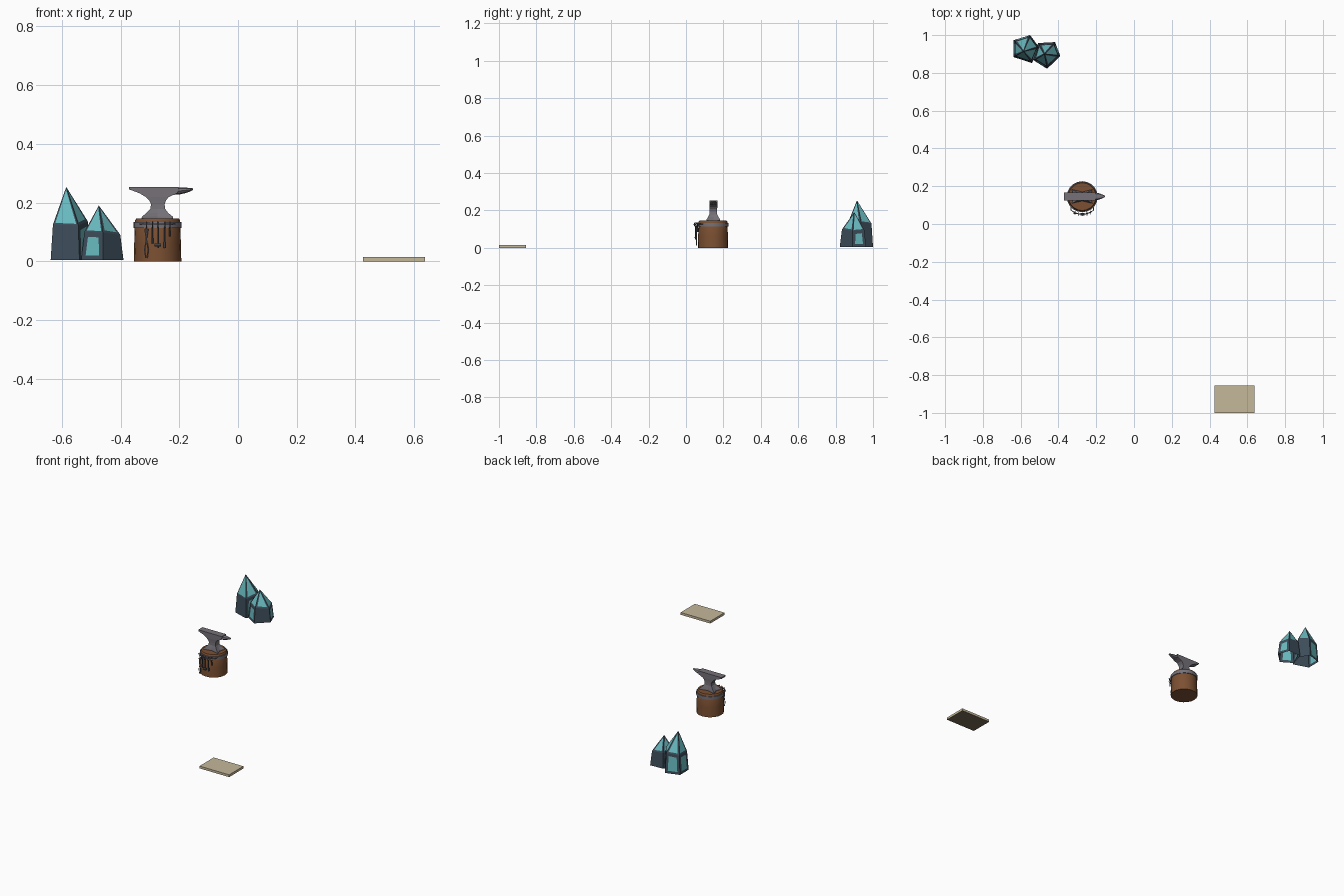
import bpy, bmesh, math
from mathutils import Vector

if "Cube" in bpy.data.objects:
    bpy.data.objects.remove(bpy.data.objects["Cube"])


def mat(name, r, g, b):
    m = bpy.data.materials.new(name)
    m.diffuse_color = (r, g, b, 1)
    m.use_nodes = True
    m.node_tree.nodes["Principled BSDF"].inputs["Base Color"].default_value = m.diffuse_color
    return m


SLATE = mat("slate rock", 0.046, 0.073, 0.1)
CYAN = mat("cyan crystal", 0.14, 0.5, 0.53)
WOOD = mat("brown wood", 0.2, 0.08, 0.032)
STEEL = mat("anvil steel", 0.18, 0.167, 0.19)
DARK = mat("dark iron", 0.085, 0.085, 0.095)
TAN = mat("tan slab", 0.56, 0.48, 0.325)
UMBER = mat("dark slab underside", 0.18, 0.15, 0.09)


def finish(bm, name, mats, smooth=False, recalc=True):
    if recalc:
        bmesh.ops.recalc_face_normals(bm, faces=bm.faces)
    me = bpy.data.meshes.new(name)
    bm.to_mesh(me)
    bm.free()
    for m in mats:
        me.materials.append(m)
    ob = bpy.data.objects.new(name, me)
    bpy.context.collection.objects.link(ob)
    if smooth:
        bpy.ops.object.select_all(action='DESELECT')
        ob.select_set(True)
        bpy.context.view_layer.objects.active = ob
        bpy.ops.object.shade_smooth_by_angle(angle=math.radians(35))
    return ob


def loft(bm, rings, closed=False):
    """Bridge rings of points; cap the ends unless closed into a loop."""
    vs = [[bm.verts.new(p) for p in r] for r in rings]
    n = len(vs[0])
    for k in range(len(vs) - (0 if closed else 1)):
        a, b = vs[k], vs[(k + 1) % len(vs)]
        for i in range(n):
            j = (i + 1) % n
            bm.faces.new((a[i], a[j], b[j], b[i]))
    if not closed:
        bm.faces.new(vs[0])
        bm.faces.new(vs[-1])


def tube(bm, pts, r, sides=6, closed=False):
    """Round bar swept along a list of points."""
    pts = [Vector(p) for p in pts]
    n = len(pts)
    rings = []
    for k, p in enumerate(pts):
        a = pts[(k - 1) % n] if closed or k else p
        b = pts[(k + 1) % n] if closed or k < n - 1 else p
        t = (b - a).normalized()
        ref = Vector((1, 0, 0)) if abs(t.x) < 0.5 else Vector((0, 0, 1))
        u = t.cross(ref).normalized()
        v = t.cross(u)
        rings.append([p + r * (u * math.cos(w) + v * math.sin(w))
                      for w in (2 * math.pi * i / sides for i in range(sides))])
    loft(bm, rings, closed)


# Crystals: hollow five-sided prisms with pointed tips and inset cyan panes
def crystal(name, base, shoulder_z, scale, apex, odd):
    bm = bmesh.new()
    c = sum((Vector(p) for p in base), Vector((0, 0))) / 5
    lo = [bm.verts.new((x, y, 0.004)) for x, y in base]
    hi = [bm.verts.new((*(c + (Vector(p) - c) * scale), z))
          for p, z in zip(base, shoulder_z)]
    top = bm.verts.new(apex)
    # base points run clockwise, so faces are wound to point outward
    sides, tips = [], []
    for i in range(5):
        j = (i + 1) % 5
        sides.append(bm.faces.new((lo[j], lo[i], hi[i], hi[j])))
        tips.append(bm.faces.new((hi[j], hi[i], top)))
    bm.normal_update()
    for i in range(5):
        panes = [(tips[i], 0.01 if i % 2 else 0.016)]
        if i % 2 == odd:
            panes.append((sides[i], 0.023))
        for f, d in panes:
            bmesh.ops.inset_individual(bm, faces=[f], thickness=d)
            f.material_index = 1
    finish(bm, name, [SLATE, CYAN], recalc=False)


crystal("large_crystal",
        [(-.638, .973), (-.55, 1.0), (-.503, .936), (-.54, .852), (-.638, .884)],
        [.125, .13, .136, .122, .125], 0.88, (-.585, .914, .253), 0)
crystal("small_crystal",
        [(-.508, .958), (-.418, .963), (-.39, .889), (-.46, .822), (-.534, .868)],
        [.1, .095, .09, .098, .1], 0.85, (-.474, .9, .19), 1)

# Flat slab with a darker underside
bm = bmesh.new()
loft(bm, [[(x, y, z) for x, y in ((.425, -1), (.637, -1), (.637, -.855), (.425, -.855))]
          for z in (0, .015)])
for f in bm.faces:
    f.material_index = int(f.calc_center_median().z < .001)
finish(bm, "slab", [TAN, UMBER])

# Stump and its iron band
CX, CY = -0.274, 0.1445


def circle(r, z, n=20):
    return [(CX + r * math.cos(2 * math.pi * i / n),
             CY + r * math.sin(2 * math.pi * i / n), z) for i in range(n)]


bm = bmesh.new()
loft(bm, [circle(r, z) for r, z in ((.081, 0), (.0795, .06), (.077, .138), (.073, .145))])
finish(bm, "stump", [WOOD], True)
bm = bmesh.new()
loft(bm, [circle(r, z) for r, z in ((.076, .113), (.082, .113), (.082, .133), (.076, .133))], True)
finish(bm, "stump_band", [STEEL], True)

# Anvil body: stacked sections (z, x left, x right, half width, waist pull-in)
AY = 0.146
bm = bmesh.new()
rings = []
for z, l, r, h, k in ((.144, -.329, -.220, .037, .65), (.152, -.327, -.222, .036, .65),
                      (.164, -.312, -.237, .028, .8), (.178, -.299, -.248, .021, .95),
                      (.194, -.296, -.250, .020, 1), (.206, -.302, -.246, .0205, 1),
                      (.219, -.314, -.236, .0215, 1), (.232, -.336, -.206, .0215, 1),
                      (.245, -.371, -.203, .0215, 1), (.2535, -.371, -.203, .0215, 1)):
    m = (l + r) / 2
    q = (r - l) / 2 * (1 + k) / 2
    rings.append([(l, AY - h, z), (m, AY - h * k, z), (r, AY - h, z), (m + q, AY, z),
                  (r, AY + h, z), (m, AY + h * k, z), (l, AY + h, z), (m - q, AY, z)])
loft(bm, rings)
finish(bm, "anvil_body", [STEEL])

# Anvil horn
bm = bmesh.new()
rings = []
for x, zt, zb, h in ((-.225, .251, .226, .02), (-.198, .2515, .228, .02),
                     (-.18, .251, .232, .0155), (-.165, .250, .237, .009),
                     (-.156, .249, .241, .005), (-.153, .247, .243, .002)):
    rings.append([(x, AY + h * math.cos(w), (zt + zb) / 2 + (zt - zb) / 2 * math.sin(w))
                  for w in (math.pi / 4 * i for i in range(8))])
loft(bm, rings)
finish(bm, "anvil_horn", [STEEL], True)

# Curved tool rail fixed to the front of the stump
bm = bmesh.new()
path = [(CX + .078 * math.cos(math.radians(-140)), CY + .078 * math.sin(math.radians(-140)), .127)]
path += [(CX + .093 * math.cos(math.radians(a)), CY + .093 * math.sin(math.radians(a)), .127)
         for a in range(-130, -49, 10)]
path.append((CX + .078 * math.cos(math.radians(-40)), CY + .078 * math.sin(math.radians(-40)), .127))
tube(bm, path, .0025)
finish(bm, "tool_rail", [STEEL])


# Hanging tools: a ring over the rail and a shaft below it
def tool(x, bottom, r):
    y = CY - math.sqrt(.093 ** 2 - (x - CX) ** 2)
    bm = bmesh.new()
    tube(bm, [(x, y + .009 * math.cos(w), .124 + .011 * math.sin(w))
              for w in (2 * math.pi * i / 10 for i in range(10))], .0018, 5, True)
    tube(bm, [(x, y, .115), (x, y, bottom)], r)
    return bm, y


for name, x, bottom, r in (("punch", -.292, .06, .003), ("chisel", -.249, .045, .003),
                           ("short_hook", -.232, .085, .0025)):
    bm, y = tool(x, bottom, r)
    tube(bm, [(x, y, bottom + .02), (x, y, bottom)], r + .0015)
    finish(bm, name, [DARK])

# Hammer with a cross head
bm, y = tool(-.272, .045, .0025)
tube(bm, [(-.284, y, .055), (-.262, y, .055)], .006)
finish(bm, "hammer", [DARK])

# Tongs: two crossing arms
bm, y = tool(-.312, .09, .003)
for s in (-1, 1):
    tube(bm, [(-.312 + s * .005, y - .004, .11), (-.312, y - .004 + s * .002, .075),
              (-.312 - s * .006, y - .004, .04), (-.312 - s * .002, y - .004, .012)], .0025)
finish(bm, "tongs", [STEEL])
